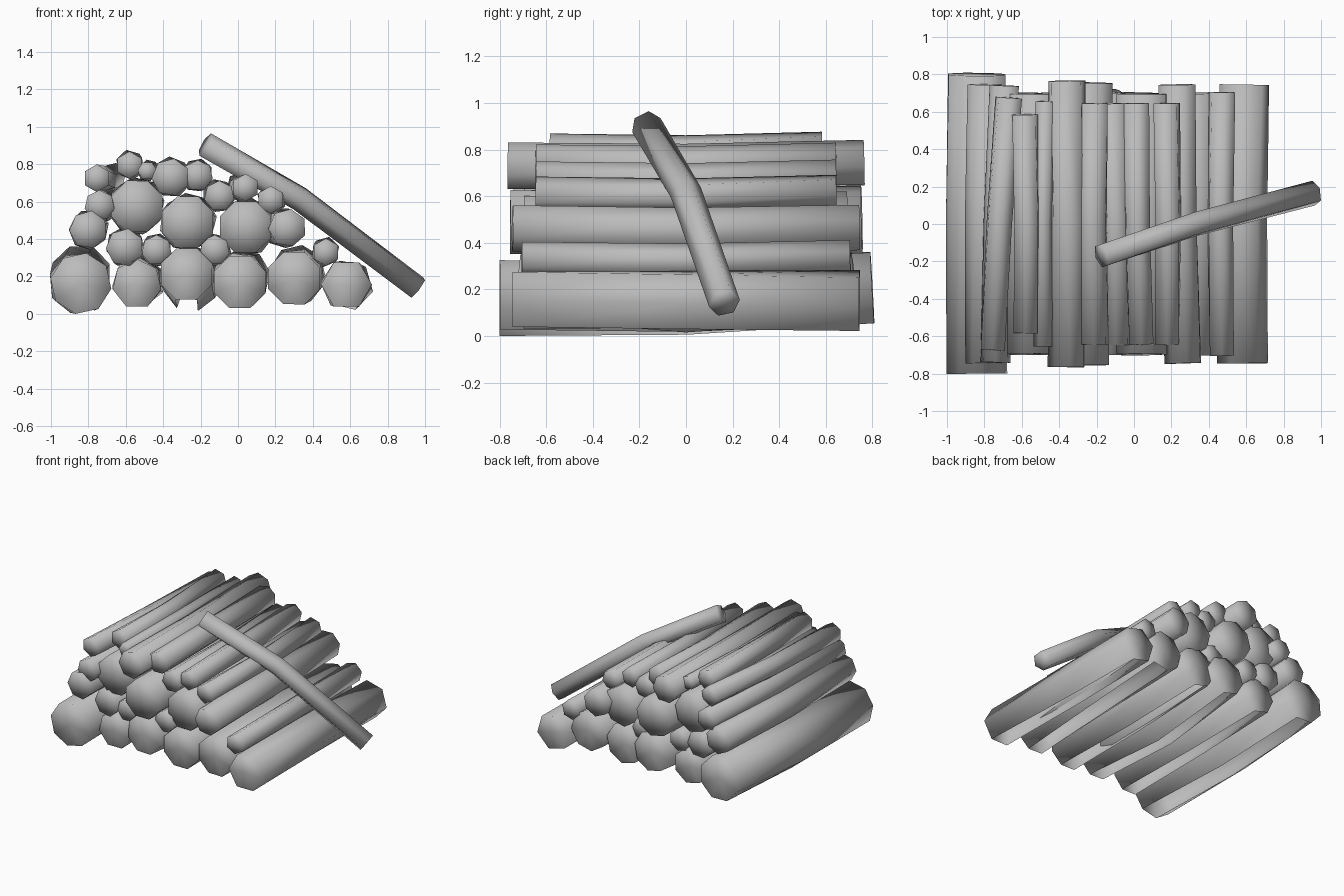
import bpy, bmesh, math
from mathutils import Vector

cube = bpy.data.objects.get("Cube")
if cube:
    bpy.data.objects.remove(cube, do_unlink=True)

# One plain grey for all the wood
grey = bpy.data.materials.new("wood_grey")
grey.use_nodes = True
GREY = (0.5, 0.5, 0.5, 1)
grey.diffuse_color = GREY
grey.node_tree.nodes["Principled BSDF"].inputs["Base Color"].default_value = GREY


def log(name, path, radius, sides, phase=0, twist=0, open_bottom=False):
    """Log as rings swept along a three-point path, with fan caps."""
    pts = [Vector(p) for p in path]
    bm = bmesh.new()
    rings = []
    for i, p in enumerate(pts):
        d = (pts[min(i + 1, 2)] - pts[max(i - 1, 0)]).normalized()
        side = d.cross(Vector((0, 0, 1))).normalized()
        up = side.cross(d)
        ring = []
        for k in range(sides):
            a = math.radians(phase + twist * i / 2) + math.tau * k / sides
            ring.append(bm.verts.new(p + radius * (math.cos(a) * side + math.sin(a) * up)))
        rings.append(ring)
    strips = []
    for lower, upper in zip(rings, rings[1:]):
        for k in range(sides):
            n = (k + 1) % sides
            strips.append(bm.faces.new((lower[k], lower[n], upper[n], upper[k])))
    for ring, p in ((rings[0], pts[0]), (rings[2], pts[2])):
        hub = bm.verts.new(p)
        for k in range(sides):
            bm.faces.new((ring[k], ring[(k + 1) % sides], hub))
    bmesh.ops.recalc_face_normals(bm, faces=bm.faces[:])
    # Ground logs have no underside strip
    if open_bottom:
        k = min(range(sides), key=lambda j: strips[j].calc_center_median().z)
        bmesh.ops.delete(bm, geom=[strips[k], strips[k + sides]], context='FACES')
    for f in bm.faces:
        f.smooth = True
    me = bpy.data.meshes.new(name)
    bm.to_mesh(me)
    bm.free()
    me.materials.append(grey)
    bpy.context.collection.objects.link(bpy.data.objects.new(name, me))


def pile(kind, radius, sides, phase, logs, rise=0.01, sag=0.012, ground=False):
    """Logs of one thickness, each given as x, z, half length, sideways drift."""
    for i, (x, z, half, drift) in enumerate(logs, 1):
        turn = (-1) ** i
        mid = (x + drift / 2 + 0.008 * turn, 0, z + rise / 2 - sag)
        log(f"{kind}_{i}", [(x, -half, z), mid, (x + drift, half, z + rise)],
            radius, sides, phase, 14 * turn, ground)


# Bottom row
pile("widest_ground_log", 0.165, 8, -100, [(-0.84, 0.1625, 0.80, 0)], 0.045, 0.022, True)
pile("narrow_ground_log", 0.133, 7, 90, [(-0.54, 0.16, 0.70, 0.02)], 0.015, 0.0, True)
pile("sagging_ground_log", 0.148, 8, 22, [(-0.275, 0.213, 0.72, 0.06)], 0.0, 0.055, True)
pile("wide_ground_log", 0.15, 8, 22, [(0.01, 0.17, 0.70, 0.015),
                                     (0.30, 0.19, 0.70, 0.02)], 0.03, 0.005, True)
pile("outer_ground_log", 0.136, 6, 0, [(0.58, 0.157, 0.745, 0.01)], -0.005, 0.0, True)

# Stacked logs, thick to thin
pile("thick_log", 0.148, 8, 22, [(-0.27, 0.49, 0.755, 0.01), (0.04, 0.465, 0.695, 0.01),
                                (-0.54, 0.575, 0.695, 0)])
pile("medium_log", 0.102, 7, 80, [(-0.80, 0.45, 0.745, 0.01), (-0.605, 0.355, 0.70, 0),
                                 (0.265, 0.46, 0.745, -0.035), (-0.36, 0.73, 0.765, 0)])
pile("slim_log", 0.082, 7, 90, [(-0.435, 0.34, 0.70, 0), (-0.125, 0.34, 0.70, 0),
                               (-0.74, 0.58, 0.74, 0.05), (-0.10, 0.63, 0.645, -0.01),
                               (-0.215, 0.74, 0.645, 0)])
pile("thin_log", 0.074, 6, 30, [(-0.755, 0.725, 0.675, 0.085), (-0.58, 0.795, 0.585, 0),
                               (0.04, 0.675, 0.645, -0.03), (0.175, 0.61, 0.645, 0),
                               (0.47, 0.33, 0.705, 0)])
pile("twig", 0.052, 6, 0, [(-0.485, 0.765, 0.655, 0.01)])

# Loose log leaning across the pile
log("leaning_log", [(-0.175, -0.17, 0.905), (0.33, 0.0, 0.615), (0.96, 0.165, 0.14)],
    0.068, 6, 30, 15)
